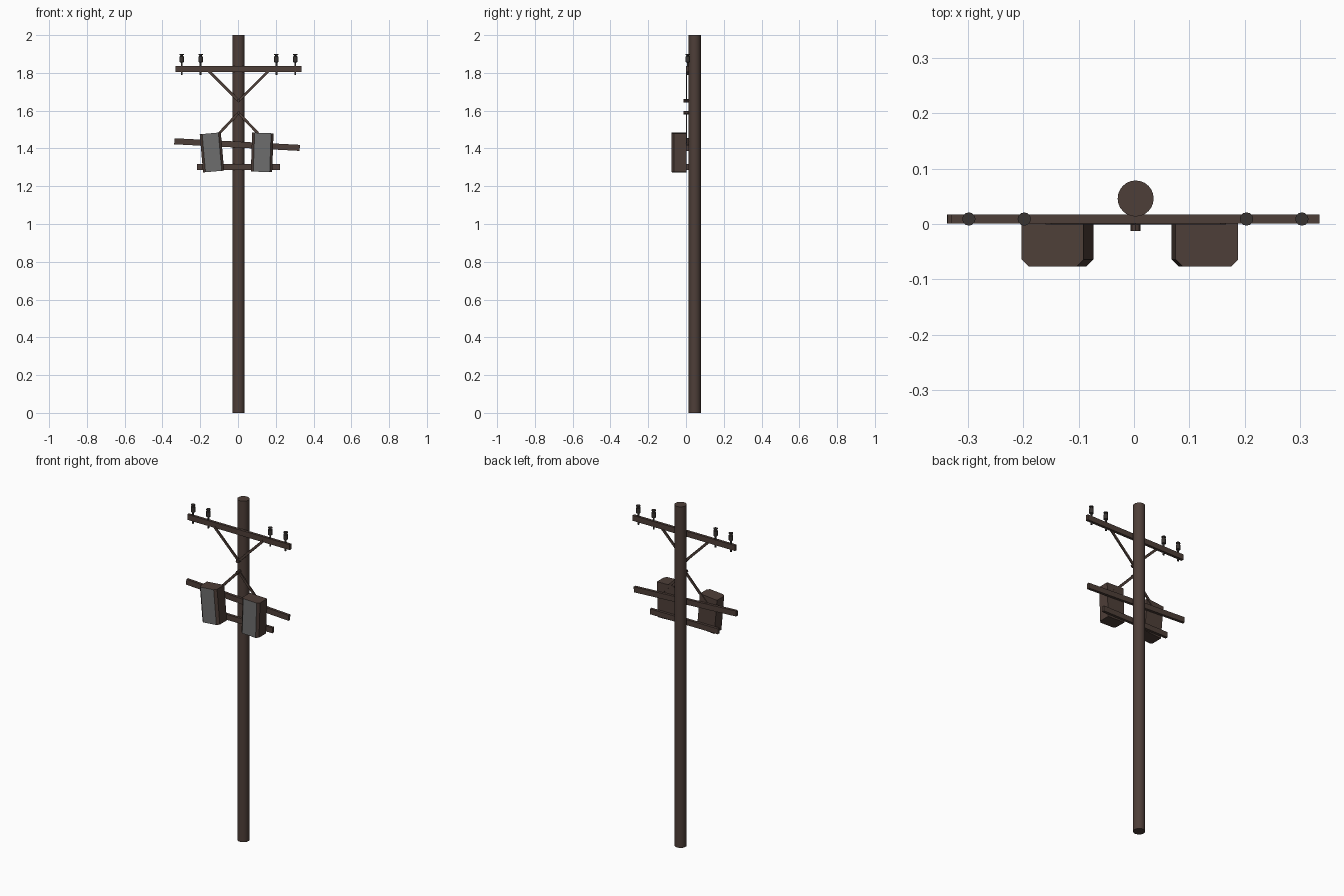
import bpy, bmesh, math
from mathutils import Vector, Matrix

if "Cube" in bpy.data.objects:
    bpy.data.objects.remove(bpy.data.objects["Cube"])


def material(name, rgb):
    m = bpy.data.materials.new(name)
    m.diffuse_color = (*rgb, 1)
    m.use_nodes = True
    m.node_tree.nodes["Principled BSDF"].inputs["Base Color"].default_value = m.diffuse_color
    return m


BROWN = material("weathered_brown", (0.076, 0.049, 0.040))
GREY = material("panel_grey", (0.155, 0.155, 0.155))
DARK = material("insulator_dark", (0.040, 0.034, 0.031))


def finish(name, bm, mats, smooth=False):
    bmesh.ops.recalc_face_normals(bm, faces=bm.faces)
    me = bpy.data.meshes.new(name)
    bm.to_mesh(me)
    bm.free()
    for m in mats:
        me.materials.append(m)
    ob = bpy.data.objects.new(name, me)
    bpy.context.collection.objects.link(ob)
    if smooth:
        bpy.context.view_layer.objects.active = ob
        ob.select_set(True)
        bpy.ops.object.shade_smooth_by_angle(angle=math.radians(35))
        ob.select_set(False)
    return ob


def beam(name, a, b, height, y0, y1):
    """Rectangular bar between two (x, z) points, spanning y0..y1."""
    bm = bmesh.new()
    a, b = Vector((a[0], 0, a[1])), Vector((b[0], 0, b[1]))
    d = b - a
    mat = (Matrix.Translation((a + b) / 2 + Vector((0, (y0 + y1) / 2, 0)))
           @ Matrix.Rotation(-math.atan2(d.z, d.x), 4, 'Y')
           @ Matrix.Diagonal((d.length, y1 - y0, height, 1)))
    bmesh.ops.create_cube(bm, size=1, matrix=mat)
    return finish(name, bm, [BROWN])


def lathe(name, profile, x, y, sides, mat):
    """Revolve (radius, z) profile around a vertical axis, with end caps."""
    bm = bmesh.new()
    rings = [[bm.verts.new((x + r * math.cos(2 * math.pi * i / sides),
                            y + r * math.sin(2 * math.pi * i / sides), z))
              for i in range(sides)] for r, z in profile]
    for lo, hi in zip(rings, rings[1:]):
        for i in range(sides):
            j = (i + 1) % sides
            bm.faces.new((lo[i], lo[j], hi[j], hi[i]))
    bm.faces.new(rings[0][::-1])
    bm.faces.new(rings[-1])
    return finish(name, bm, [mat], True)


def cabinet(name, x, z, width, height, tilt):
    """Box with chamfered front corners and a grey front panel."""
    bm = bmesh.new()
    w, c, yb, yf = width / 2, 0.013, 0.002, -0.077
    outline = [(-w, yb), (w, yb), (w, yf + c), (w - c, yf), (-w + c, yf), (-w, yf + c)]
    base = bm.faces.new([bm.verts.new((px, py, -height / 2)) for px, py in outline])
    top = bmesh.ops.extrude_face_region(bm, geom=[base])
    bmesh.ops.translate(bm, vec=(0, 0, height),
                        verts=[v for v in top["geom"] if isinstance(v, bmesh.types.BMVert)])
    bmesh.ops.recalc_face_normals(bm, faces=bm.faces)
    for f in bm.faces:
        f.material_index = 1 if f.normal.y < -0.9 else 0
    bm.transform(Matrix.Translation((x, 0, z)) @ Matrix.Rotation(math.radians(tilt), 4, 'Y'))
    return finish(name, bm, [BROWN, GREY])


# Pole
lathe("pole", [(0.0325, 0), (0.0325, 2)], 0.003, 0.046, 24, BROWN)

# Cross arms
beam("top_crossarm", (-0.33, 1.82), (0.335, 1.82), 0.032, 0.001, 0.017)
beam("tilted_crossarm", (-0.337, 1.438), (0.327, 1.403), 0.032, 0.001, 0.017)
beam("lower_crossarm", (-0.218, 1.302), (0.222, 1.302), 0.032, 0.001, 0.017)

# Diagonal braces
for side, s in (("left", -1), ("right", 1)):
    beam(f"upper_brace_{side}", (0.003, 1.652), (0.003 + s * 0.158, 1.81), 0.014, -0.001, 0.006)
    beam(f"lower_brace_{side}", (0.003, 1.588), (0.003 + s * 0.15, 1.43), 0.014, -0.001, 0.006)

# Brace bolts
for name, z in (("upper_bolt", 1.653), ("lower_bolt", 1.588)):
    bm = bmesh.new()
    bmesh.ops.create_cone(bm, cap_ends=True, segments=8, radius1=0.009, radius2=0.009, depth=0.032,
                          matrix=Matrix.Translation((0.003, 0.003, z)) @ Matrix.Rotation(math.pi / 2, 4, 'X'))
    finish(name, bm, [BROWN])

# Transformer cabinets
cabinet("cabinet_left", -0.138, 1.379, 0.112, 0.203, -5)
cabinet("cabinet_right", 0.128, 1.379, 0.113, 0.206, 2)

# Insulators on pins
shape = [(0.005, 1.788), (0.005, 1.855), (0.012, 1.857), (0.012, 1.886),
         (0.007, 1.889), (0.007, 1.893), (0.012, 1.895), (0.012, 1.90)]
for i, x in enumerate((-0.298, -0.198, 0.203, 0.303)):
    lathe(f"insulator_{i + 1}", shape, x, 0.009, 12, DARK)
